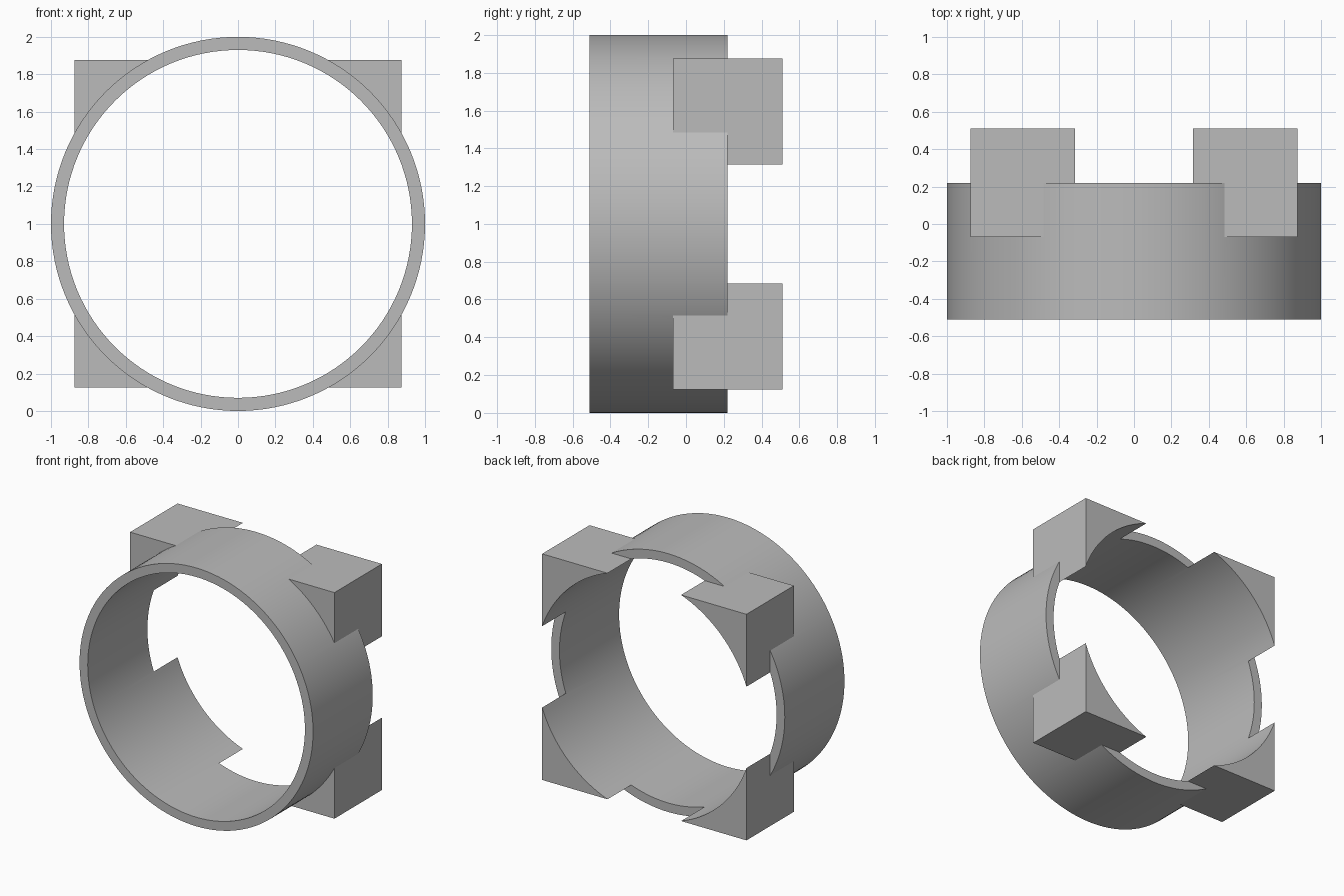
import bpy
import math

if "Cube" in bpy.data.objects:
    bpy.data.objects.remove(bpy.data.objects["Cube"], do_unlink=True)

OUTER, BORE = 1.0, 0.93
CENTRE_Z = 1.0
RING_Y = (-0.51, 0.22)
BLOCK_Y = (-0.07, 0.51)
BLOCK_HALF = 0.875

grey = bpy.data.materials.new("plain grey")
grey.use_nodes = True
colour = (0.5, 0.5, 0.5, 1)
grey.diffuse_color = colour
grey.node_tree.nodes["Principled BSDF"].inputs["Base Color"].default_value = colour


def drum(name, radius, y0, y1):
    bpy.ops.mesh.primitive_cylinder_add(
        vertices=128, radius=radius, depth=y1 - y0,
        location=(0, (y0 + y1) / 2, CENTRE_Z), rotation=(math.pi / 2, 0, 0))
    bpy.context.object.name = name
    return bpy.context.object


def combine(target, tool, operation):
    mod = target.modifiers.new(operation.lower(), "BOOLEAN")
    mod.operation = operation
    mod.solver = "EXACT"
    mod.object = tool
    bpy.context.view_layer.objects.active = target
    bpy.ops.object.modifier_apply(modifier=mod.name)
    bpy.data.objects.remove(tool, do_unlink=True)


# Round sleeve, still solid
ring = drum("ring_with_corner_blocks", OUTER, *RING_Y)

# Square slab that leaves four corner blocks once bored
bpy.ops.mesh.primitive_cube_add(size=1, location=(0, sum(BLOCK_Y) / 2, CENTRE_Z))
slab = bpy.context.object
slab.name = "corner_blocks"
slab.scale = (2 * BLOCK_HALF, BLOCK_Y[1] - BLOCK_Y[0], 2 * BLOCK_HALF)
combine(ring, slab, "UNION")

# Bore through everything
bore = drum("bore_cutter", BORE, -1, 1)
bore.hide_render = True
combine(ring, bore, "DIFFERENCE")

# Smooth curved walls, crisp edges
ring.data.materials.clear()
ring.data.materials.append(grey)
bpy.ops.object.select_all(action="DESELECT")
ring.select_set(True)
bpy.context.view_layer.objects.active = ring
bpy.ops.object.shade_smooth_by_angle(angle=math.radians(20))
